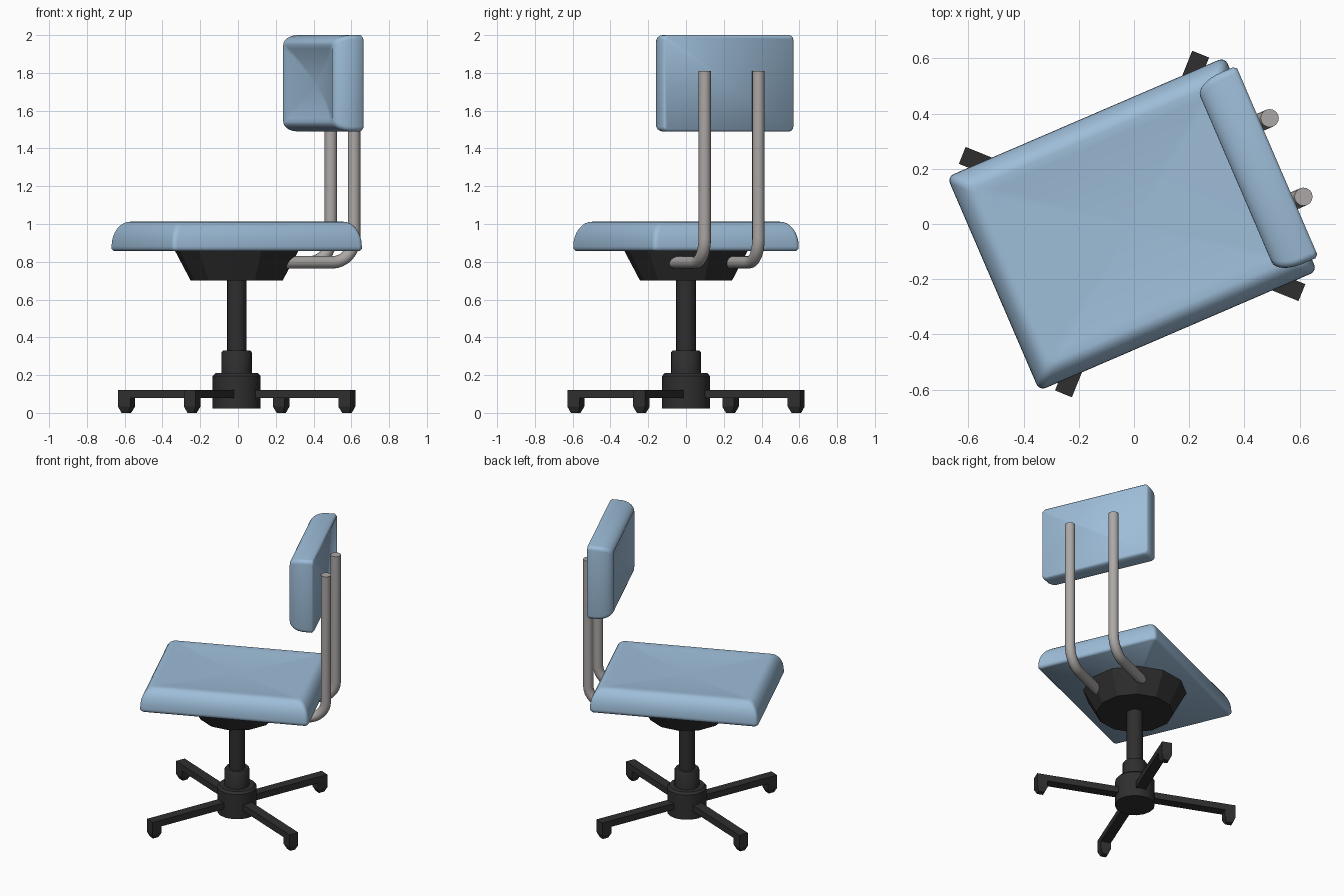
import bpy, bmesh, math
from mathutils import Matrix, Vector

if "Cube" in bpy.data.objects:
    bpy.data.objects.remove(bpy.data.objects["Cube"])

OFFSET = Matrix.Translation((-0.007, 0, 0))
SEAT_TURN = OFFSET @ Matrix.Rotation(math.radians(23.3), 4, 'Z')
BASE_TURN = OFFSET @ Matrix.Rotation(math.radians(-22), 4, 'Z')


def material(name, rgb):
    m = bpy.data.materials.new(name)
    m.diffuse_color = (*rgb, 1)
    m.use_nodes = True
    m.node_tree.nodes["Principled BSDF"].inputs["Base Color"].default_value = m.diffuse_color
    return m


BLUE = material("blue_fabric", (0.34, 0.51, 0.69))
GREY = material("grey_metal", (0.41, 0.39, 0.38))
BLACK = material("black_plastic", (0.028, 0.028, 0.028))


def loft(name, rings, mat, matrix, smooth=None):
    """Skin a stack of equal-length rings and cap both ends."""
    bm = bmesh.new()
    loops = [[bm.verts.new(p) for p in ring] for ring in rings]
    n = len(loops[0])
    for a, b in zip(loops, loops[1:]):
        for i in range(n):
            j = (i + 1) % n
            bm.faces.new((a[i], a[j], b[j], b[i]))
    bm.faces.new(loops[0][::-1])
    bm.faces.new(loops[-1])
    bmesh.ops.recalc_face_normals(bm, faces=bm.faces)
    me = bpy.data.meshes.new(name)
    bm.to_mesh(me)
    bm.free()
    me.materials.append(mat)
    ob = bpy.data.objects.new(name, me)
    bpy.context.collection.objects.link(ob)
    ob.matrix_world = matrix
    if smooth:
        bpy.ops.object.select_all(action='DESELECT')
        ob.select_set(True)
        bpy.context.view_layer.objects.active = ob
        bpy.ops.object.shade_smooth_by_angle(angle=math.radians(smooth))
    return ob


def rounded_rect(a, b, r, z):
    pts = []
    for k, (sx, sy) in enumerate(((1, 1), (-1, 1), (-1, -1), (1, -1))):
        for i in range(5):
            t = math.radians(90 * k + 22.5 * i)
            pts.append((sx * (a - r) + r * math.cos(t), sy * (b - r) + r * math.sin(t), z))
    return pts


def pad(name, a, b, h, inset, depth, dish, matrix):
    """Cushion: flat underside, rounded upper edges, hollowed top."""
    rings = [rounded_rect(a - 0.01, b - 0.01, 0.02, 0), rounded_rect(a, b, 0.025, 0.012)]
    for i in range(9):
        t = math.radians(90 * i / 8)
        d = inset * (1 - math.cos(t))
        rings.append(rounded_rect(a - d, b - d, 0.025, h - depth + depth * math.sin(t)))
    a, b = a - inset, b - inset
    for s in (0.9, 0.75, 0.55, 0.3, 0.05):
        rings.append(rounded_rect(a * s, b * s, 0.025 * s, h - dish * (1 - s * s)))
    return loft(name, rings, BLUE, matrix, 50)


def lathe(name, profile, sides, mat, matrix, smooth=None):
    rings = [[(r * math.cos(2 * math.pi * i / sides), r * math.sin(2 * math.pi * i / sides), z)
              for i in range(sides)] for r, z in profile]
    return loft(name, rings, mat, matrix, smooth)


# Cushions
pad("seat", 0.548, 0.422, 0.155, 0.075, 0.13, 0.02,
    SEAT_TURN @ Matrix.Translation((0, 0, 0.857)))
facing = Matrix(((0, 0, -1, 0.573), (-1, 0, 0, 0), (0, 1, 0, 1.745), (0, 0, 0, 1)))
pad("backrest", 0.377, 0.255, 0.163, 0.05, 0.10, 0.045, SEAT_TURN @ facing)

# Bent tubes carrying the backrest
for side, v in (("left", 0.155), ("right", -0.155)):
    path = [(0.18, 0.797, 0)]
    for i in range(9):
        t = 90 * i / 8
        a = math.radians(t)
        path.append((0.485 + 0.125 * math.sin(a), 0.922 - 0.125 * math.cos(a), t))
    path.append((0.61, 1.81, 90))
    rings = []
    for u, z, t in path:
        n = Vector((-math.sin(math.radians(t)), 0, math.cos(math.radians(t))))
        rings.append([Vector((u, v, z)) + 0.033 * (n * math.cos(k * math.pi / 8)
                      + Vector((0, math.sin(k * math.pi / 8), 0))) for k in range(16)])
    loft(side + "_back_tube", rings, GREY, SEAT_TURN, 50)

# Seat mount, column and base hub
lathe("seat_mount", [(0.245, 0.70), (0.33, 0.86)], 12, BLACK, SEAT_TURN)
lathe("column", [(0.052, 0.30), (0.052, 0.72)], 12, BLACK, SEAT_TURN, 40)
lathe("collar", [(0.08, 0.19), (0.08, 0.32), (0.073, 0.33)], 14, BLACK, BASE_TURN, 40)
lathe("base_hub", [(0.127, 0.022), (0.127, 0.195), (0.113, 0.21)], 16, BLACK, BASE_TURN, 40)


def rect(x0, x1, w, z):
    return [(x0, -w, z), (x1, -w, z), (x1, w, z), (x0, w, z)]


# Four legs with tapered feet
for i in range(4):
    m = BASE_TURN @ Matrix.Rotation(math.pi / 2 * i, 4, 'Z')
    loft(f"leg_{i + 1}", [rect(0.05, 0.664, 0.033, 0.078), rect(0.05, 0.664, 0.033, 0.122)], BLACK, m)
    loft(f"foot_{i + 1}", [rect(0.61, 0.65, 0.018, 0), rect(0.594, 0.664, 0.033, 0.033),
                           rect(0.594, 0.664, 0.033, 0.08)], BLACK, m)
